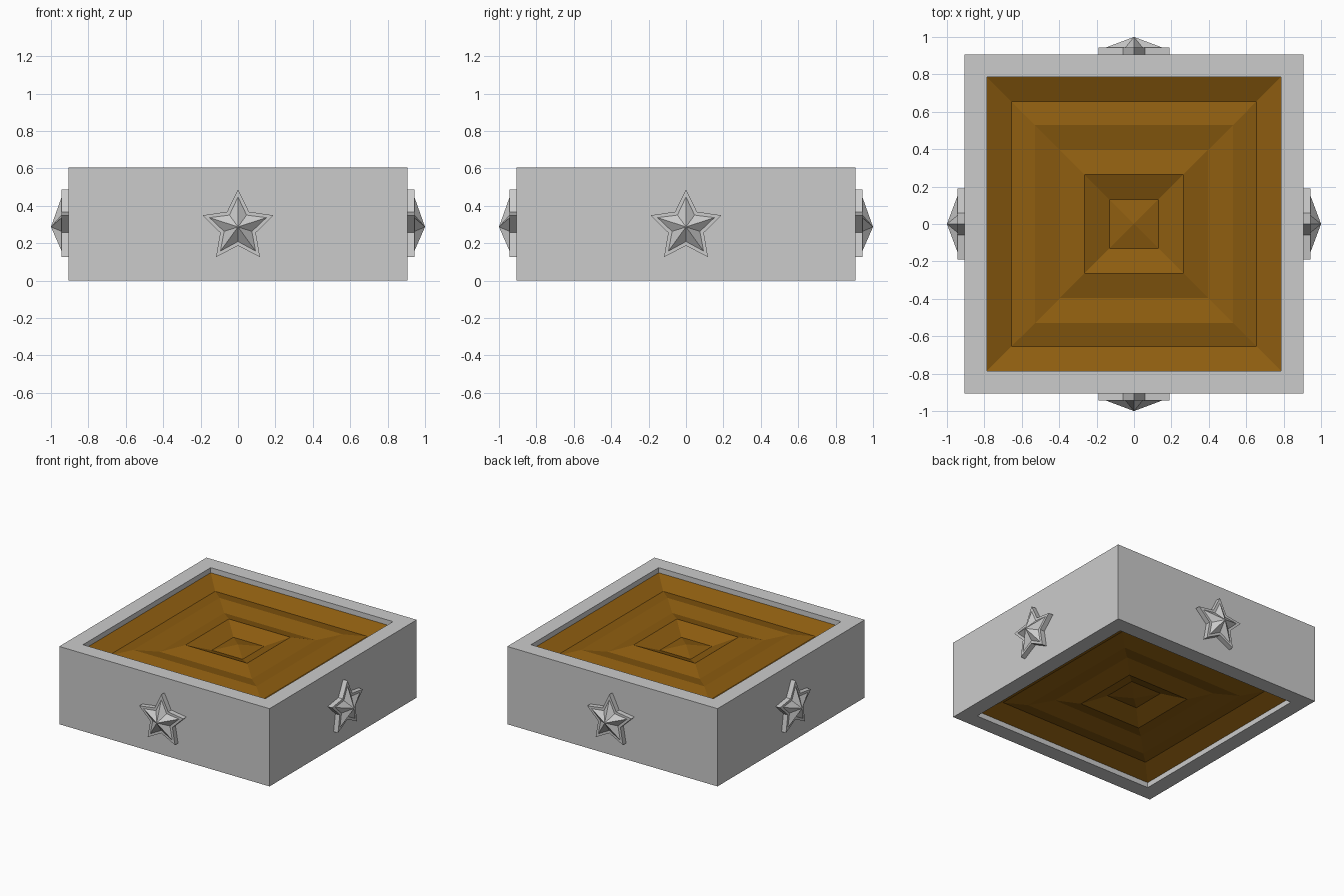
import bpy
import bmesh
from math import sin, cos, pi
from mathutils import Matrix

cube = bpy.data.objects.get("Cube")
if cube:
    bpy.data.objects.remove(cube, do_unlink=True)


def make_material(name, rgb):
    mat = bpy.data.materials.new(name)
    mat.use_nodes = True
    mat.diffuse_color = (*rgb, 1)
    mat.node_tree.nodes["Principled BSDF"].inputs["Base Color"].default_value = (*rgb, 1)
    return mat


def finish(bm, name, mat):
    bmesh.ops.recalc_face_normals(bm, faces=bm.faces)
    mesh = bpy.data.meshes.new(name)
    bm.to_mesh(mesh)
    bm.free()
    mesh.materials.append(mat)
    obj = bpy.data.objects.new(name, mesh)
    bpy.context.collection.objects.link(obj)
    return obj


def bridge(bm, a, b):
    for i in range(len(a)):
        j = (i + 1) % len(a)
        bm.faces.new((a[i], a[j], b[j], b[i]))


def square(bm, half, z):
    corners = ((-1, -1), (1, -1), (1, 1), (-1, 1))
    return [bm.verts.new((half * x, half * y, z)) for x, y in corners]


def fan(bm, loop, tip):
    for i in range(len(loop)):
        bm.faces.new((loop[i], loop[(i + 1) % len(loop)], tip))


grey = make_material("stone_grey", (0.6, 0.6, 0.6))
brown = make_material("ochre_brown", (0.27, 0.11, 0.005))

HEIGHT = 0.605
OUTER, INNER = 0.905, 0.785

# Square frame, open through the middle
bm = bmesh.new()
rings = [square(bm, half, z) for half, z in
         ((OUTER, 0), (OUTER, HEIGHT), (INNER, HEIGHT), (INNER, 0))]
for i in range(4):
    bridge(bm, rings[i], rings[(i + 1) % 4])
finish(bm, "frame", grey)

# Rippled panel: concentric square ridges and valleys, alike above and below
ripples = ((INNER, 0.565), (0.655, 0.505), (0.53, 0.535),
           (0.395, 0.505), (0.265, 0.543), (0.132, 0.487))
CENTRE_Z = 0.517
bm = bmesh.new()
rims = []
for flip in (False, True):
    def level(z):
        return HEIGHT - z if flip else z
    loops = [square(bm, half, level(z)) for half, z in ripples]
    for a, b in zip(loops, loops[1:]):
        bridge(bm, a, b)
    fan(bm, loops[-1], bm.verts.new((0, 0, level(CENTRE_Z))))
    rims.append(loops[0])
bridge(bm, *rims)
finish(bm, "rippled_panel", brown)


# Five-pointed star: a flat plate with a smaller faceted point on it
def star_loop(bm, tip, notch, y):
    loop = []
    for i in range(10):
        r = notch if i % 2 else tip
        loop.append(bm.verts.new((r * sin(i * pi / 5), y, 0.287 + r * cos(i * pi / 5))))
    return loop


for k, side in enumerate(("front", "left", "back", "right")):
    bm = bmesh.new()
    back = star_loop(bm, 0.2, 0.1, -OUTER)
    plate = star_loop(bm, 0.2, 0.1, -0.943)
    crest = star_loop(bm, 0.16, 0.078, -0.943)
    bm.faces.new(back)
    bridge(bm, back, plate)
    bridge(bm, plate, crest)
    fan(bm, crest, bm.verts.new((0, -1, 0.287)))
    bmesh.ops.rotate(bm, verts=bm.verts, matrix=Matrix.Rotation(k * pi / 2, 3, "Z"))
    finish(bm, side + "_star", grey)
